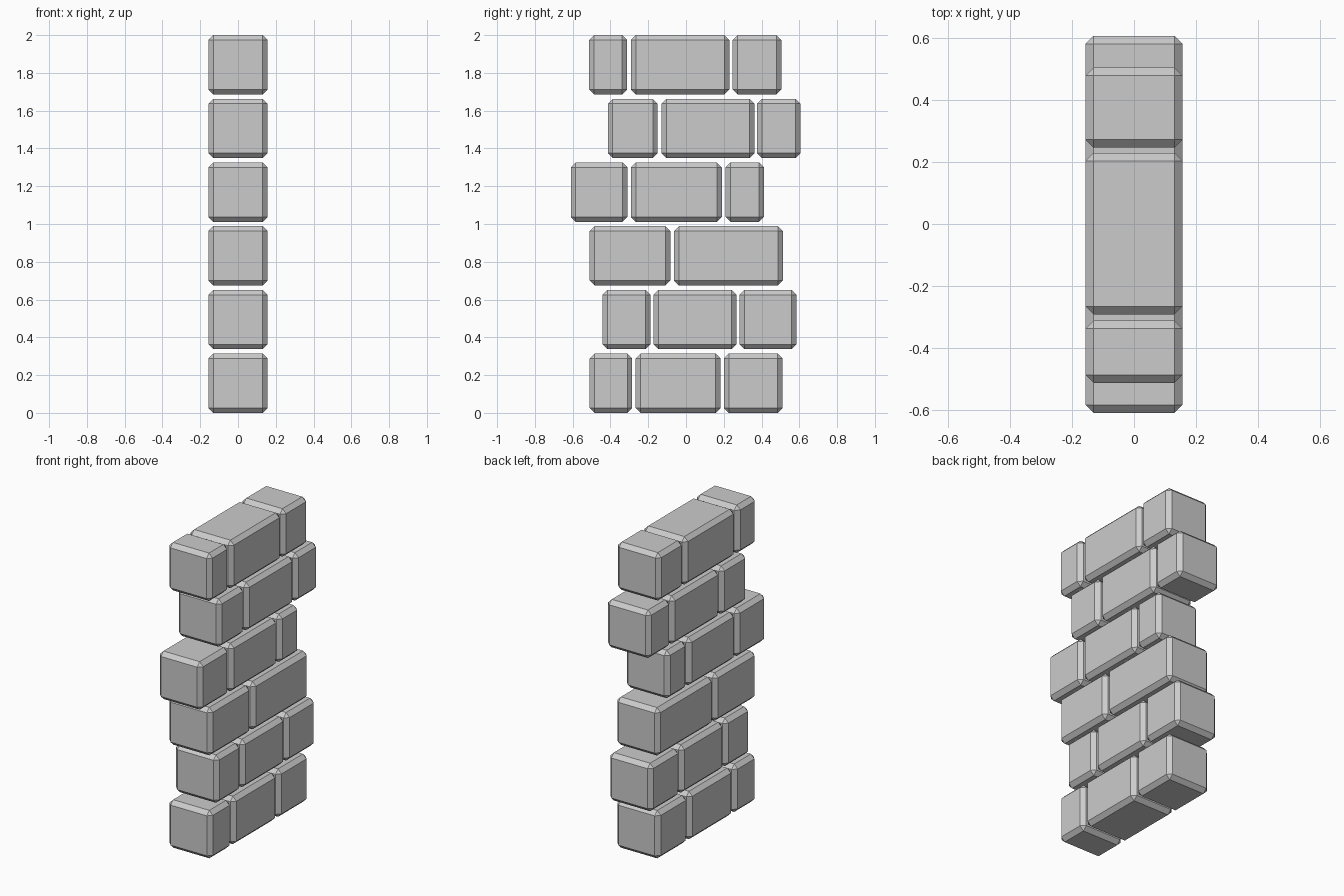
import bpy
import bmesh

if "Cube" in bpy.data.objects:
    bpy.data.objects.remove(bpy.data.objects["Cube"])

SIZE = 0.314      # brick depth and height
PITCH = 0.3372    # course spacing
CHAMFER = 0.026

# Start and end of every brick along y, course by course from the ground
COURSES = [
    [(-0.510, -0.285), (-0.267, 0.183), (0.201, 0.511)],
    [(-0.441, -0.189), (-0.172, 0.267), (0.284, 0.585)],
    [(-0.510, -0.083), (-0.064, 0.513)],
    [(-0.610, -0.310), (-0.292, 0.190), (0.209, 0.413)],
    [(-0.414, -0.150), (-0.130, 0.362), (0.376, 0.607)],
    [(-0.513, -0.312), (-0.292, 0.230), (0.247, 0.505)],
]


def brick(name, y0, y1, z0):
    """One stone block with a flat chamfer on all its edges."""
    bm = bmesh.new()
    bmesh.ops.create_cube(bm, size=1)
    bmesh.ops.scale(bm, vec=(SIZE, y1 - y0, SIZE), verts=bm.verts)
    bmesh.ops.bevel(bm, geom=bm.edges[:], offset=CHAMFER, offset_type='OFFSET',
                    segments=1, affect='EDGES')
    mesh = bpy.data.meshes.new(name)
    bm.to_mesh(mesh)
    bm.free()
    ob = bpy.data.objects.new(name, mesh)
    ob.location = (0, (y0 + y1) / 2, z0 + SIZE / 2)
    bpy.context.collection.objects.link(ob)


# Stack the courses
for row, spans in enumerate(COURSES):
    for i, (y0, y1) in enumerate(spans):
        brick(f"brick_course_{row + 1}_{i + 1}", y0, y1, row * PITCH)
